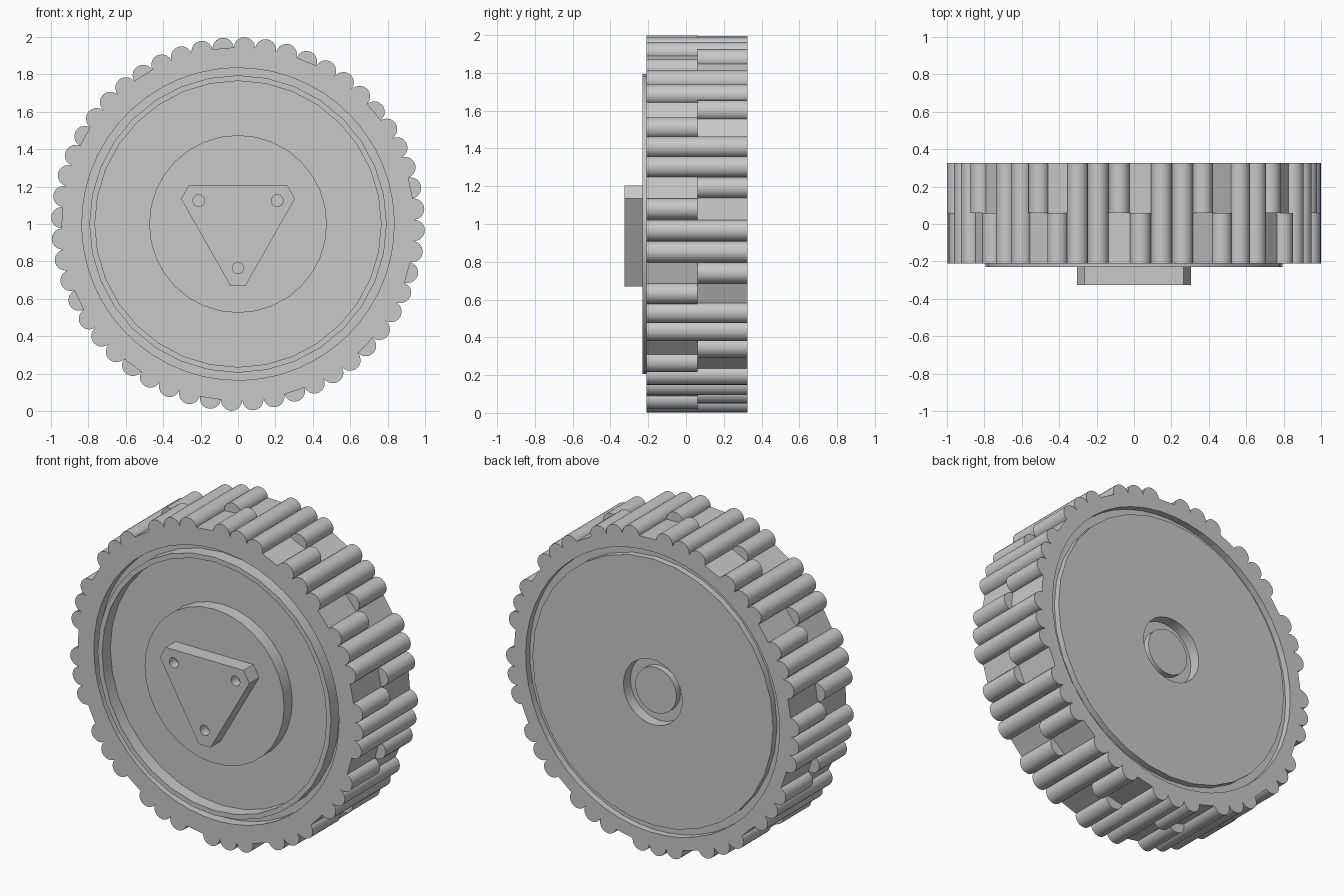
import bpy, bmesh, math
from mathutils import Vector

if "Cube" in bpy.data.objects:
    bpy.data.objects.remove(bpy.data.objects["Cube"])

SLOTS = 52                       # tread slots around the wheel
STEP = 2 * math.pi / SLOTS
START = math.radians(-2.08)
FRONT, MID, BACK = -0.21, 0.06, 0.325
BODY_R = 0.944

grey = bpy.data.materials.new("plain_grey")
grey.diffuse_color = (0.58, 0.58, 0.58, 1)
grey.use_nodes = True
grey.node_tree.nodes["Principled BSDF"].inputs["Base Color"].default_value = grey.diffuse_color


def finish(name, bm, smooth=True, fix_normals=False):
    bmesh.ops.remove_doubles(bm, verts=bm.verts, dist=1e-5)
    if fix_normals:
        bmesh.ops.recalc_face_normals(bm, faces=bm.faces)
    mesh = bpy.data.meshes.new(name)
    bm.to_mesh(mesh)
    bm.free()
    ob = bpy.data.objects.new(name, mesh)
    bpy.context.collection.objects.link(ob)
    mesh.materials.append(grey)
    bpy.ops.object.select_all(action='DESELECT')
    ob.select_set(True)
    bpy.context.view_layer.objects.active = ob
    if smooth:
        bpy.ops.object.shade_smooth_by_angle(angle=math.radians(35))
    return ob


def lathe(name, profile, sides, offset=0.0, smooth=True):
    """Spin an (r, y) profile, listed front to back over the outside, around the axle."""
    bm = bmesh.new()
    rings = []
    for r, y in profile:
        ring = []
        for j in range(sides):
            a = offset + 2 * math.pi * j / sides
            ring.append(bm.verts.new((r * math.cos(a), y, 1 + r * math.sin(a))))
        rings.append(ring)
    for (p, q) in zip(rings, rings[1:]):
        for j in range(sides):
            k = (j + 1) % sides
            bm.faces.new((p[j], q[j], q[k], p[k]))
    bmesh.ops.dissolve_degenerate(bm, dist=1e-5, edges=bm.edges)
    return finish(name, bm, smooth)


def prism(bm, points, y0, y1):
    """Extrude an (x, z) outline along y."""
    a = [bm.verts.new((x, y0, z)) for x, z in points]
    b = [bm.verts.new((x, y1, z)) for x, z in points]
    bm.faces.new(a)
    bm.faces.new(b[::-1])
    n = len(points)
    for i in range(n):
        bm.faces.new((a[i], b[i], b[(i + 1) % n], a[(i + 1) % n]))


# tyre body with flats centred on the tread slots
lathe("tyre_body", [(0.835, -0.15), (0.835, FRONT), (BODY_R, FRONT), (BODY_R, BACK),
                    (0.865, BACK), (0.865, 0.28)],
      SLOTS, START + STEP / 2, smooth=False)

# front: hub, recessed face and raised rim beside a groove
lathe("front_disc", [(0, -0.23), (0.475, -0.23), (0.475, -0.15), (0.765, -0.15),
                     (0.765, -0.23), (0.795, -0.23), (0.795, -0.15), (0.845, -0.15)], 32)

# back: flush disc inside a narrow groove, with a central socket and peg
lathe("back_disc", [(0.875, 0.285), (0.82, 0.285), (0.82, 0.323), (0.2, 0.323),
                    (0.2, 0.255), (0.14, 0.255), (0.14, 0.293), (0, 0.293)], 32)

# tread bars: two full width, one front half, one back half, repeated
bm = bmesh.new()
spans = [(FRONT, BACK), (FRONT, MID), (MID, BACK), (FRONT, BACK)]
for k in range(SLOTS):
    a = START + k * STEP
    outward, along = Vector((math.cos(a), math.sin(a))), Vector((-math.sin(a), math.cos(a)))
    centre = Vector((0, 1)) + outward * 0.943
    pts = []
    for i in range(11):
        t = math.radians(-90 + 18 * i)
        pts.append(centre + (outward * math.cos(t) + along * math.sin(t)) * 0.0565)
    pts += [centre + along * 0.05 - outward * 0.02, centre - along * 0.05 - outward * 0.02]
    prism(bm, pts, *spans[k % 4])
bmesh.ops.recalc_face_normals(bm, faces=bm.faces)
finish("tread_bars", bm)

# triangular hub plate with three bolt holes
half = [(0.04, 0.67), (0.305, 1.135), (0.265, 1.205)]
bm = bmesh.new()
prism(bm, half + [(-x, z) for x, z in reversed(half)], -0.325, -0.225)
plate = finish("hub_plate", bm, smooth=False, fix_normals=True)

bm = bmesh.new()
for hx, hz in [(-0.21, 1.125), (0.21, 1.125), (0, 0.765)]:
    prism(bm, [(hx + 0.031 * math.cos(i * math.pi / 8), hz + 0.031 * math.sin(i * math.pi / 8))
               for i in range(16)], -0.4, -0.265)
cutter = finish("bolt_hole_cutter", bm, smooth=False, fix_normals=True)
cutter.hide_render = True

mod = plate.modifiers.new("bolt_holes", 'BOOLEAN')
mod.object = cutter
mod.operation = 'DIFFERENCE'
mod.solver = 'EXACT'
bpy.context.view_layer.objects.active = plate
bpy.ops.object.modifier_apply(modifier=mod.name)
bpy.data.objects.remove(cutter)
